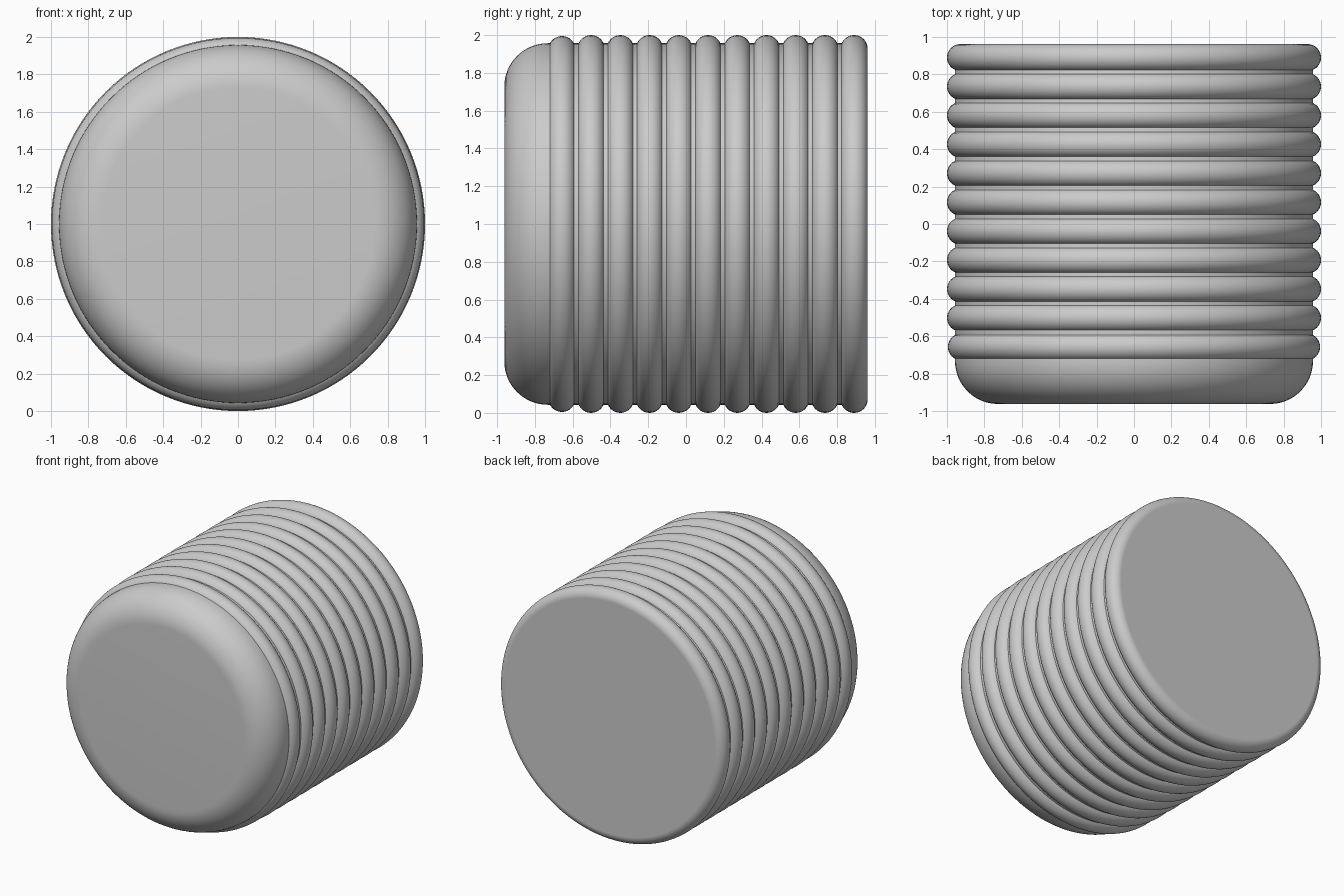
import bpy
import bmesh
from math import sin, cos, pi, radians
from mathutils import Matrix, Vector

SIDES = 128
AXIS_Z = 1.0

cube = bpy.data.objects.get("Cube")
if cube:
    bpy.data.objects.remove(cube, do_unlink=True)

# Single grey finish
grey = bpy.data.materials.new("plain grey")
grey.use_nodes = True
colour = (0.6, 0.6, 0.6, 1.0)
grey.diffuse_color = colour
grey.node_tree.nodes["Principled BSDF"].inputs["Base Color"].default_value = colour


def lathe(name, profile, closed=False):
    """Revolve (radius, y) points about the lengthwise axis."""
    bm = bmesh.new()
    verts = [bm.verts.new((r, y, 0)) for r, y in profile]
    pairs = list(zip(verts, verts[1:]))
    if closed:
        pairs.append((verts[-1], verts[0]))
    edges = [bm.edges.new(p) for p in pairs]
    bmesh.ops.spin(bm, geom=verts + edges, cent=(0, 0, 0), axis=(0, 1, 0),
                   angle=2 * pi, steps=SIDES, use_merge=True)
    bmesh.ops.remove_doubles(bm, verts=bm.verts, dist=0.0001)
    bmesh.ops.recalc_face_normals(bm, faces=bm.faces)
    mesh = bpy.data.meshes.new(name)
    bm.to_mesh(mesh)
    bm.free()
    obj = bpy.data.objects.new(name, mesh)
    obj.location.z = AXIS_Z
    bpy.context.collection.objects.link(obj)
    mesh.materials.append(grey)
    bpy.ops.object.select_all(action='DESELECT')
    obj.select_set(True)
    bpy.context.view_layer.objects.active = obj
    bpy.ops.object.shade_smooth_by_angle(angle=radians(30))
    return obj


# Body: flat front, generous rounded front edge, flat back
RADIUS, FRONT, BACK, ROUND = 0.957, -0.962, 0.962, 0.23
RIB = 0.072
body = [(0, FRONT)]
for i in range(17):
    a = pi / 2 * i / 16
    body.append((RADIUS - ROUND + ROUND * sin(a), FRONT + ROUND - ROUND * cos(a)))
body += [(RADIUS, BACK - RIB), (1 - RIB, BACK), (0, BACK)]
lathe("body", body)

# Eleven rounded ribs; the last one meets the flat back
COUNT = 11
first, last = -0.657, BACK - RIB
for n in range(COUNT):
    y = first + (last - first) * n / (COUNT - 1)
    outer = 0.995 if n == 0 else 1.0
    ring = [(outer - RIB + RIB * cos(2 * pi * k / 32), y + RIB * sin(2 * pi * k / 32))
            for k in range(32)]
    lathe(f"rib_{n + 1}", ring, closed=True)
